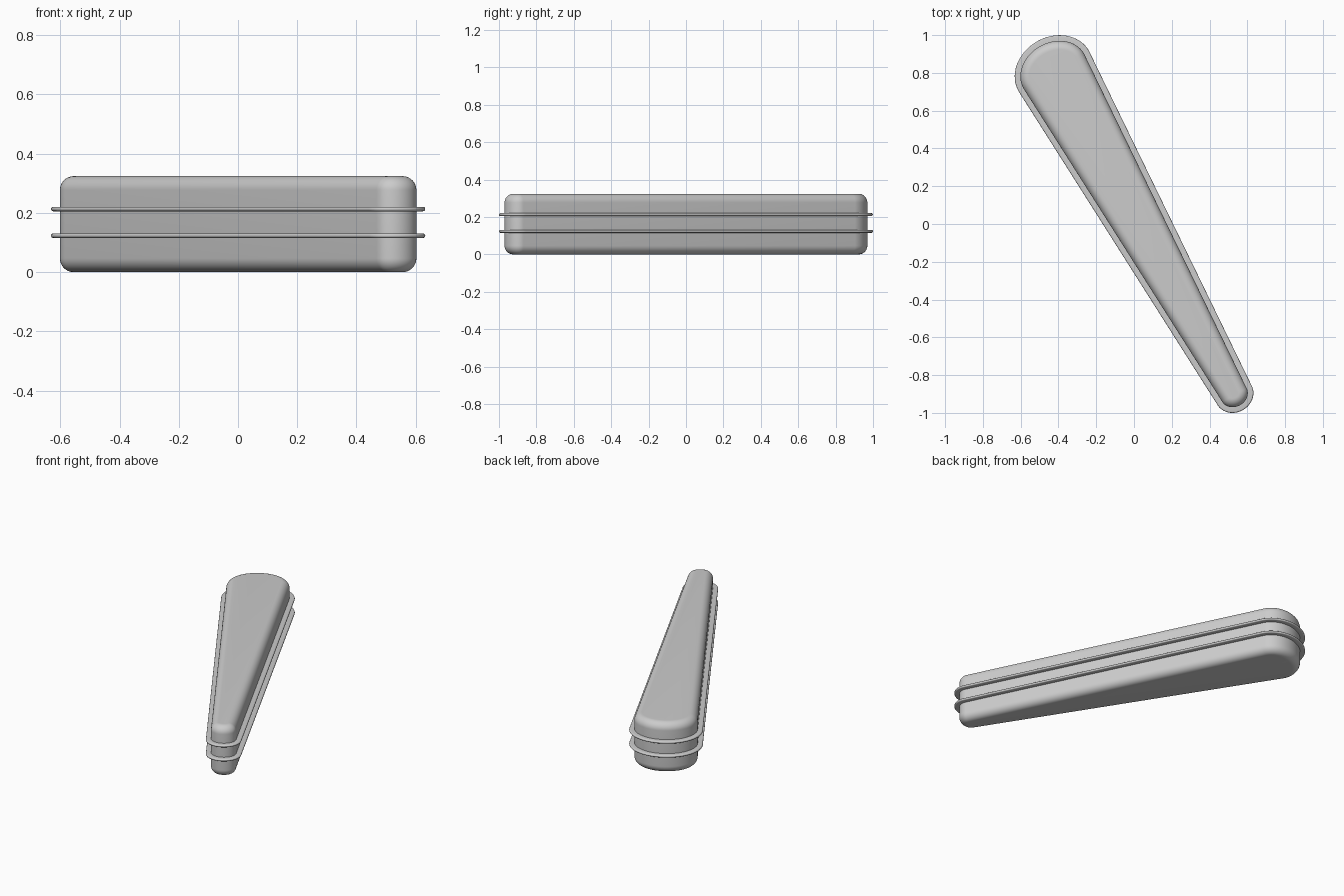
import bpy, bmesh, math
from mathutils import Vector

if "Cube" in bpy.data.objects:
    bpy.data.objects.remove(bpy.data.objects["Cube"])

U = Vector((0.862, 0.507))      # across the tapered body
V = Vector((-0.507, 0.862))     # along it, towards the wide end
WIDE = (Vector((-0.425, 0.81)), 0.215, 0.180)
NARROW = (Vector((0.531, -0.904)), 0.104, 0.093)
SEG = 32


def outline(inset, z):
    """Tapered outline with a rounded cap at both ends."""
    pts = []
    for (c, a, b), start in ((WIDE, 0), (NARROW, math.pi)):
        for i in range(SEG + 1):
            t = start + math.pi * i / SEG
            p = c + U * ((a - inset) * math.cos(t)) + V * ((b - inset) * math.sin(t))
            pts.append((p.x, p.y, z))
    return pts


def loft(name, profile, closed):
    """Skin a profile of (inset, z) pairs around the outline."""
    bm = bmesh.new()
    rings = [[bm.verts.new(p) for p in outline(d, z)] for d, z in profile]
    n = len(rings[0])
    pairs = list(zip(rings, rings[1:]))
    if closed:
        pairs.append((rings[-1], rings[0]))
    for lo, hi in pairs:
        for i in range(n):
            j = (i + 1) % n
            bm.faces.new((lo[i], lo[j], hi[j], hi[i]))
    if not closed:
        bm.faces.new(rings[0][::-1])
        bm.faces.new(rings[-1])
    bmesh.ops.recalc_face_normals(bm, faces=bm.faces)
    me = bpy.data.meshes.new(name)
    bm.to_mesh(me)
    bm.free()
    ob = bpy.data.objects.new(name, me)
    bpy.context.collection.objects.link(ob)
    bpy.context.view_layer.objects.active = ob
    ob.select_set(True)
    bpy.ops.object.shade_smooth_by_angle(angle=math.radians(35))
    ob.select_set(False)
    return ob


# Body with rounded top and bottom edges
H, R, D = 0.324, 0.047, 0.03
arc = [math.radians(90 * i / 10) for i in range(11)]
lower = [(D + R - R * math.sin(t), R - R * math.cos(t)) for t in arc]
upper = [(d, H - z) for d, z in reversed(lower)]
loft("body", lower + upper, False)

# Two thin rims with rounded outer edges
T = 0.0075
for name, zc in (("lower_rim", 0.123), ("upper_rim", 0.213)):
    edge = [math.radians(-90 + 180 * i / 8) for i in range(9)]
    profile = [(0.04, zc - T)]
    profile += [(T - T * math.cos(t), zc + T * math.sin(t)) for t in edge]
    profile += [(0.04, zc + T)]
    loft(name, profile, True)
